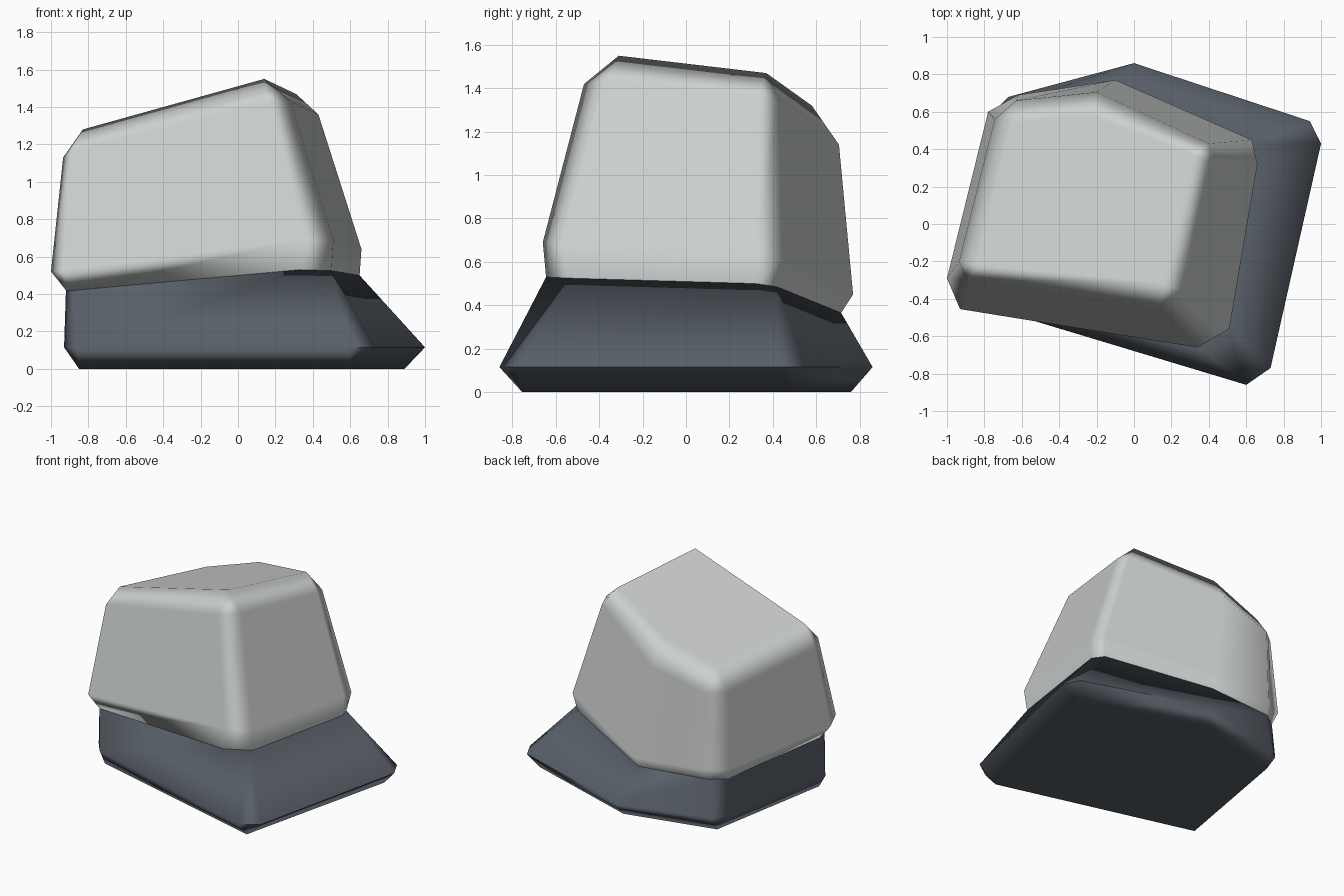
import bpy, bmesh, math

if "Cube" in bpy.data.objects:
    bpy.data.objects.remove(bpy.data.objects["Cube"])


def material(name, rgb):
    m = bpy.data.materials.new(name)
    m.diffuse_color = (*rgb, 1)
    m.use_nodes = True
    m.node_tree.nodes["Principled BSDF"].inputs["Base Color"].default_value = m.diffuse_color
    return m


def widen(ring):
    # five sharp corners -> nine slots matching the chamfered rings
    h, a, c, e, f = ring
    return [h, h, a, a, c, c, e, f, f]


def loft(name, rings, mat):
    # skin a stack of rings (bottom to top) and close both ends
    bm = bmesh.new()
    cache = {}

    def vert(p):
        if p not in cache:
            cache[p] = bm.verts.new(p)
        return cache[p]

    def face(points):
        unique = list(dict.fromkeys(points))
        if len(unique) > 2:
            bm.faces.new([vert(p) for p in unique])

    for low, high in zip(rings, rings[1:]):
        n = len(low)
        for i in range(n):
            j = (i + 1) % n
            face([low[i], low[j], high[j], high[i]])
    face(rings[0][::-1])
    face(rings[-1])
    bmesh.ops.recalc_face_normals(bm, faces=bm.faces)
    me = bpy.data.meshes.new(name)
    bm.to_mesh(me)
    bm.free()
    me.materials.append(mat)
    ob = bpy.data.objects.new(name, me)
    bpy.context.collection.objects.link(ob)
    bpy.ops.object.select_all(action='DESELECT')
    ob.select_set(True)
    bpy.context.view_layer.objects.active = ob
    bpy.ops.object.shade_smooth_by_angle(angle=math.radians(62))
    # large faces stay flat, chamfers carry the gradient
    w = ob.modifiers.new("weighted", 'WEIGHTED_NORMAL')
    w.keep_sharp = True
    w.weight = 100
    return ob


light_stone = material("light grey stone", (0.60, 0.63, 0.62))
dark_stone = material("dark slate stone", (0.098, 0.115, 0.138))

# Corner order: left-front, right-front, right-back, back, left-back
floor = widen([(-.85, -.37, 0), (.6, -.755, 0), (.89, .47, 0),
               (-.01, .76, 0), (-.68, .6, 0)])
foot = [(x, y, .115) for x, y in [
    (-.93, -.33), (-.86, -.42), (.6, -.86), (.73, -.77), (1, .43),
    (.94, .55), (0, .86), (-.67, .68), (-.755, .6)]]
seam = [(-.92, -.28, .42), (-.875, -.4, .42), (.33, -.645, .53),
        (.5, -.54, .525), (.65, .32, .50), (.61, .42, .485),
        (-.1, .715, .365), (-.64, .65, .385), (-.75, .57, .39)]

# Upper block: widest belt, shoulder and sloping top
belt = [(-1, -.29, .52), (-.93, -.455, .53), (.34, -.66, .69),
        (.51, -.56, .685), (.66, .32, .64), (.63, .45, .62),
        (-.1, .77, .45), (-.62, .69, .465), (-.78, .6, .475)]
shoulder = [(-.935, -.2, 1.13), (-.89, -.3, 1.16), (.15, -.47, 1.42),
            (.28, -.36, 1.43), (.43, .33, 1.36), (.40, .43, 1.34),
            (-.2, .705, 1.14), (-.63, .66, 1.03), (-.745, .56, 1.04)]
top = widen([(-.83, -.22, 1.28), (.14, -.31, 1.55), (.31, .37, 1.47),
             (-.23, .58, 1.32), (-.64, .54, 1.19)])

loft("lower_stone", [floor, foot, seam], dark_stone)
loft("upper_stone", [seam, belt, shoulder, top], light_stone)
